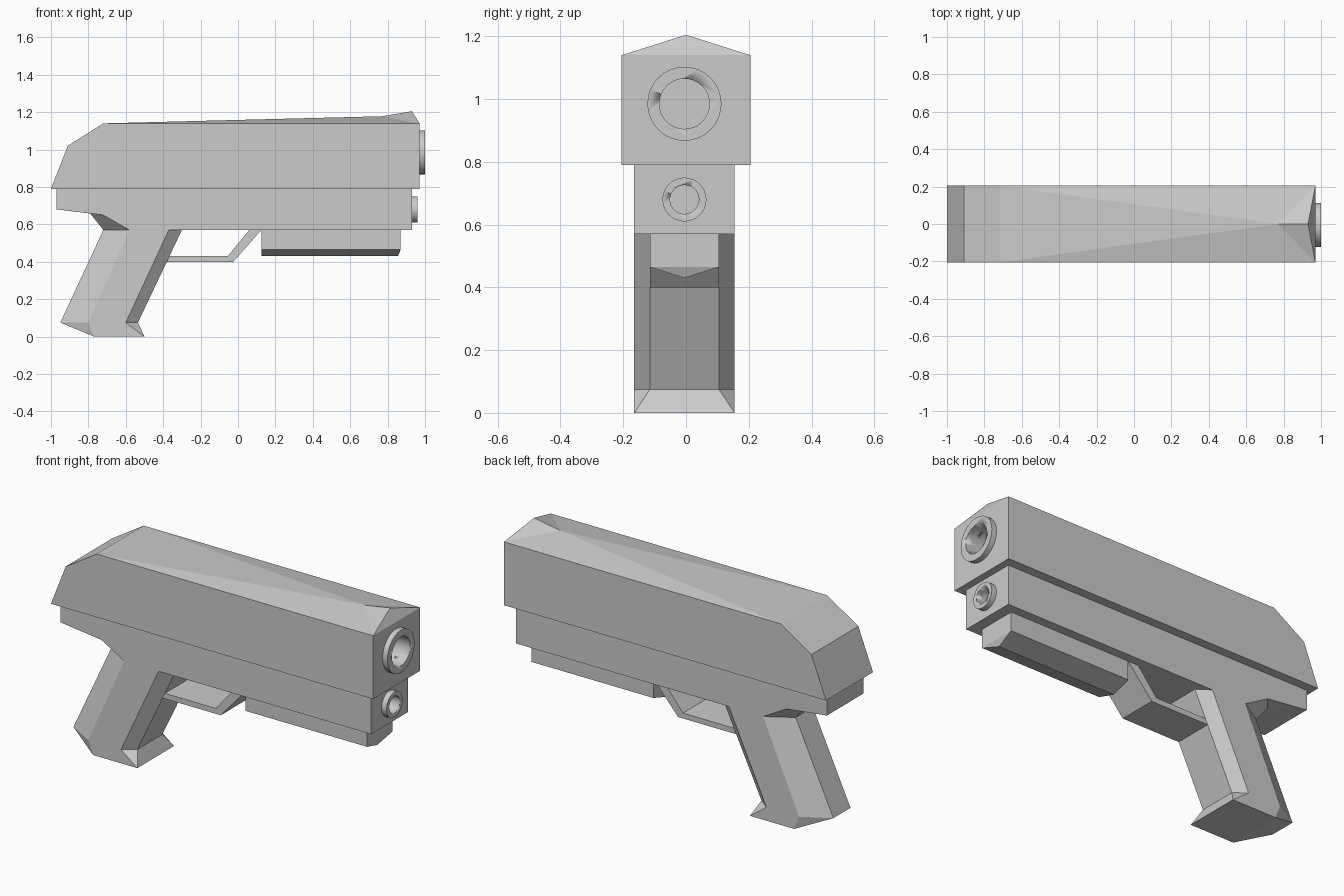
import bpy, bmesh, math
from mathutils import Matrix

if "Cube" in bpy.data.objects:
    bpy.data.objects.remove(bpy.data.objects["Cube"])

CY = -0.005            # centre line of everything under the slide
W, M, N = 0.16, 0.11, 0.075   # half widths: frame, grip front / rail, grip back


def mirrored(name, pts, sides, bridges, cy=0.0):
    """Mesh from points on +y: side faces are mirrored, bridge edges span both halves."""
    bm = bmesh.new()
    left = [bm.verts.new((x, y + cy, z)) for x, y, z in pts]
    right = [v if p[1] == 0 else bm.verts.new((p[0], cy - p[1], p[2])) for v, p in zip(left, pts)]
    for f in sides:
        bm.faces.new([left[i] for i in f])
        bm.faces.new([right[i] for i in reversed(f)])
    for a, b in bridges:
        bm.faces.new(list(dict.fromkeys([left[a], left[b], right[b], right[a]])))
    bmesh.ops.recalc_face_normals(bm, faces=bm.faces)
    return finish(name, bm)


def finish(name, bm):
    me = bpy.data.meshes.new(name)
    bm.to_mesh(me)
    bm.free()
    ob = bpy.data.objects.new(name, me)
    bpy.context.collection.objects.link(ob)
    return ob


def rod(name, r, x0, x1, z):
    """Cylinder lying along x."""
    bm = bmesh.new()
    mat = Matrix.Translation(((x0 + x1) / 2, CY, z)) @ Matrix.Rotation(math.pi / 2, 4, 'Y')
    bmesh.ops.create_cone(bm, cap_ends=True, segments=32, radius1=r, radius2=r,
                          depth=x1 - x0, matrix=mat)
    return finish(name, bm)


def barrel(name, body, r_out, r_in, x0, x1, z):
    """Muzzle ring on a body, with a bore cut through both."""
    ring = rod(name, r_out, x0 - 0.04, x1, z)
    bore = rod(name + "_bore_cutter", r_in, x0 - 0.35, x1 + 0.1, z)
    bore.hide_render = True
    bore.hide_viewport = True
    for ob in (ring, body):
        mod = ob.modifiers.new("bore", 'BOOLEAN')
        mod.operation = 'DIFFERENCE'
        mod.solver = 'EXACT'
        mod.object = bore
    for ob in (bore, ring):
        bpy.ops.object.select_all(action='DESELECT')
        ob.hide_viewport = False
        ob.select_set(True)
        bpy.context.view_layer.objects.active = ob
        bpy.ops.object.shade_smooth_by_angle(angle=math.radians(30))
    bore.hide_viewport = True


# Slide with sloped back and raised front sight
S = 0.205
slide = mirrored("slide",
    [(-1, S, .79), (-.91, S, 1.02), (-.72, S, 1.14), (.97, S, 1.14), (.97, S, .79),
     (.77, 0, 1.178), (.93, 0, 1.205)],
    [(0, 1, 2, 3, 4), (2, 3, 5), (3, 6, 5)],
    [(0, 1), (1, 2), (2, 5), (3, 6), (3, 4), (4, 0)])

# Frame and grip in one piece
frame = mirrored("frame_and_grip",
    [(-.97, W, .79), (-.97, W, .68), (-.72, W, .65), (-.58, W, .57), (-.37, W, .57),
     (.93, W, .57), (.93, W, .79), (-.79, N, .658), (-.72, N, .57), (-.95, N, .075),
     (-.80, W, .075), (-.60, W, .075), (-.30, M, .57), (-.535, M, .075),
     (-.77, W, 0), (-.50, W, 0)],
    [(0, 1, 2, 3, 4, 5, 6), (1, 2, 7), (2, 7, 8, 3), (8, 9, 10, 3), (3, 10, 11, 4),
     (4, 11, 13, 12), (9, 14, 10), (10, 14, 15, 11), (11, 15, 13), (4, 12, 5)],
    [(0, 1), (1, 7), (7, 8), (8, 9), (9, 14), (14, 15), (15, 13), (13, 12), (12, 5),
     (5, 6), (6, 0)], CY)

# Rail under the frame with a shallow V bottom
mirrored("under_rail",
    [(.125, M, .57), (.125, M, .465), (.125, 0, .43),
     (.87, M, .57), (.87, M, .465), (.855, 0, .43)],
    [(0, 1, 4, 3), (1, 2, 5, 4)],
    [(0, 1), (1, 2), (3, 4), (4, 5), (0, 3)], CY)

# Trigger guard
guard = [(-.385, .43), (-.055, .43), (.06, .57), (.125, .57), (-.025, .40), (-.385, .40)]
mirrored("trigger_guard", [(x, M, z) for x, z in guard], [tuple(range(6))],
         [(i, (i + 1) % 6) for i in range(6)], CY)

# Upper and lower barrels
barrel("main_barrel", slide, .118, .08, .97, 1.0, .985)
barrel("lower_barrel", frame, .07, .046, .93, .96, .68)
